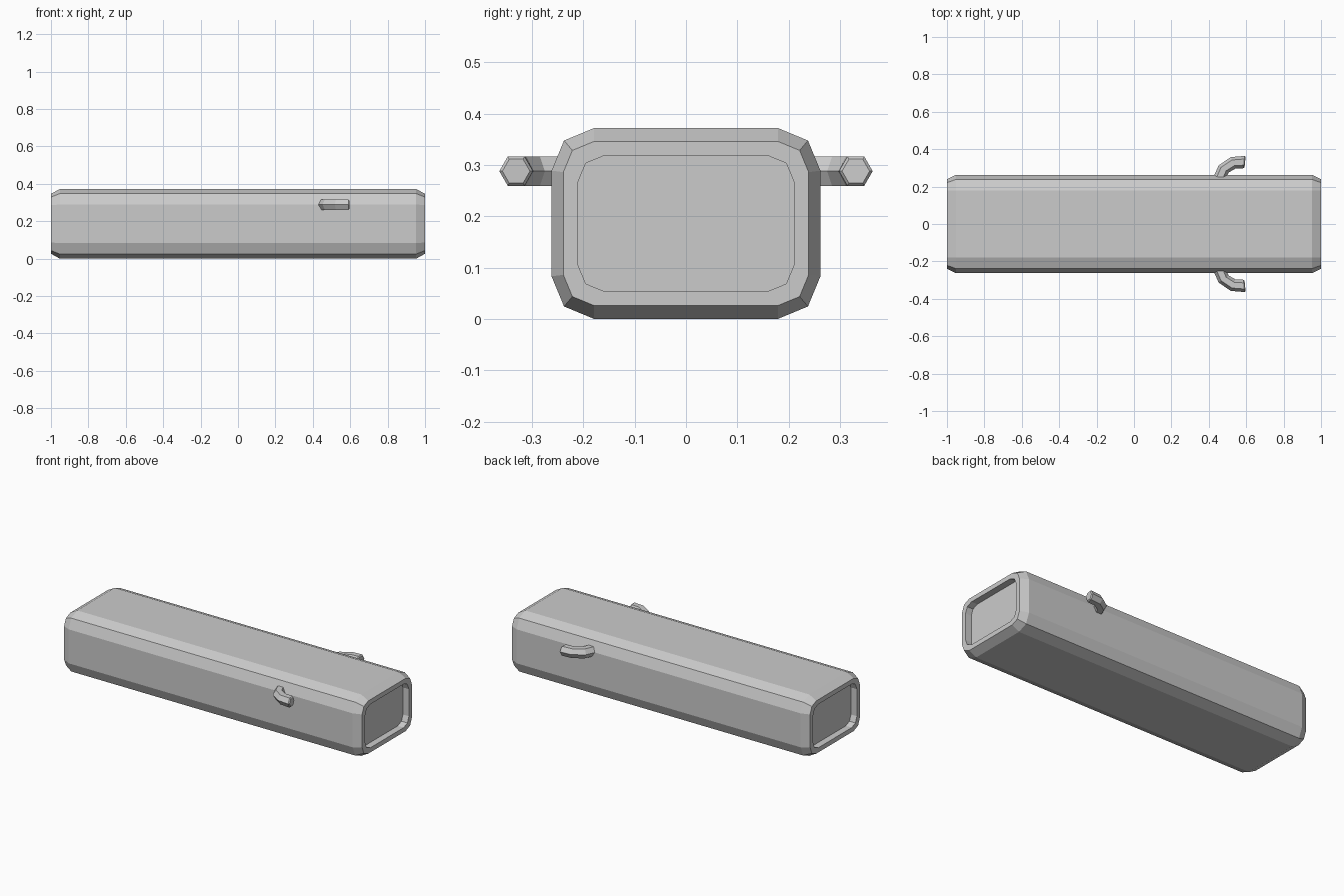
import bpy, bmesh, math
from mathutils import Vector

if "Cube" in bpy.data.objects:
    bpy.data.objects.remove(bpy.data.objects["Cube"])


def loft(name, rings):
    """Skin a list of equal-length point rings and cap both ends."""
    bm = bmesh.new()
    loops = [[bm.verts.new(p) for p in ring] for ring in rings]
    n = len(loops[0])
    for a, b in zip(loops, loops[1:]):
        for i in range(n):
            j = (i + 1) % n
            bm.faces.new((a[i], a[j], b[j], b[i]))
    bm.faces.new(loops[0][::-1])
    bm.faces.new(loops[-1])
    bmesh.ops.recalc_face_normals(bm, faces=bm.faces)
    me = bpy.data.meshes.new(name)
    bm.to_mesh(me)
    bm.free()
    ob = bpy.data.objects.new(name, me)
    bpy.context.collection.objects.link(ob)
    return ob


def section(x, hy, hz, r, zc=0.186):
    """Rounded rectangle in the YZ plane, two facets per corner."""
    pts = []
    for k, (sy, sz) in enumerate(((1, 1), (-1, 1), (-1, -1), (1, -1))):
        for s in range(3):
            a = math.radians(90 * k + 45 * s)
            pts.append((x, sy * (hy - r) + r * math.cos(a),
                        zc + sz * (hz - r) + r * math.sin(a)))
    return pts


# Body: long rounded bar, chamfered ends with recessed panels
half = [(0.953, 0.262, 0.186, 0.083), (1.0, 0.239, 0.160, 0.06),
        (1.0, 0.210, 0.132, 0.05), (0.96, 0.210, 0.132, 0.05)]
rings = [section(-x, hy, hz, r) for x, hy, hz, r in reversed(half)]
rings += [section(x, hy, hz, r) for x, hy, hz, r in half]
loft("body", rings)

# Side hooks: hexagonal bar swept outward, then forward along x
path = [Vector(p) for p in ((0.460, 0.25), (0.479, 0.294),
                            (0.530, 0.327), (0.588, 0.331), (0.594, 0.331))]
tangent_deg = [78, 55, 22, -6, -6]
radii = [0.033, 0.033, 0.033, 0.033, 0.027]
for side, name in ((1, "hook_back"), (-1, "hook_front")):
    rings = []
    for p, t, r in zip(path, tangent_deg, radii):
        t = math.radians(t)
        ring = []
        for i in range(6):
            a = math.radians(60 * i)
            d = r * math.cos(a)
            ring.append((p.x - d * math.sin(t), side * (p.y + d * math.cos(t)),
                         0.288 + r * math.sin(a)))
        rings.append(ring)
    loft(name, rings)
